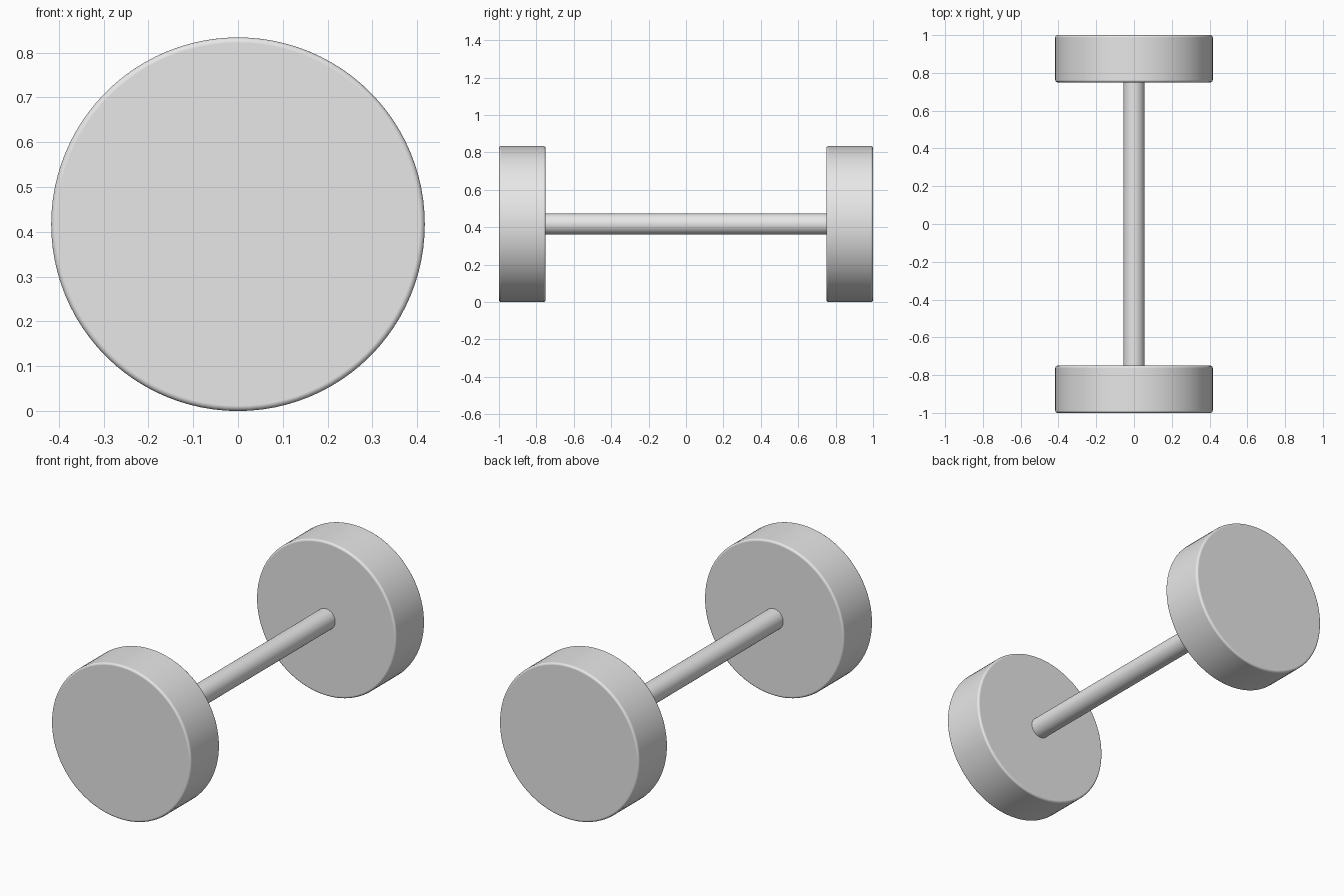
import bpy
import math

cube = bpy.data.objects.get("Cube")
if cube:
    bpy.data.objects.remove(cube, do_unlink=True)

RADIUS = 0.417
WIDTH = 0.25

grey = bpy.data.materials.new("light_grey")
grey.use_nodes = True
colour = (0.8, 0.8, 0.8, 1)
grey.diffuse_color = colour
grey.node_tree.nodes["Principled BSDF"].inputs["Base Color"].default_value = colour


def cylinder(name, radius, length, y, sides, bevel=0):
    """Cylinder lying along y, with optionally rounded rims."""
    bpy.ops.mesh.primitive_cylinder_add(
        vertices=sides, radius=radius, depth=length,
        location=(0, y, RADIUS), rotation=(math.pi / 2, 0, 0))
    obj = bpy.context.object
    obj.name = name
    obj.data.materials.append(grey)
    bpy.ops.object.shade_smooth_by_angle(angle=math.radians(40))
    if bevel:
        mod = obj.modifiers.new("rounded_rim", 'BEVEL')
        mod.width = bevel
        mod.segments = 4
        mod.limit_method = 'ANGLE'
        mod.angle_limit = math.radians(40)
        mod.harden_normals = True
    return obj


# Wheels
for name, side in (("front_wheel", -1), ("back_wheel", 1)):
    cylinder(name, RADIUS, WIDTH, side * (1 - WIDTH / 2), 96, 0.012)

# Axle, ends seated inside the wheels
cylinder("axle", 0.056, 2 - 1.5 * WIDTH, 0, 48)
